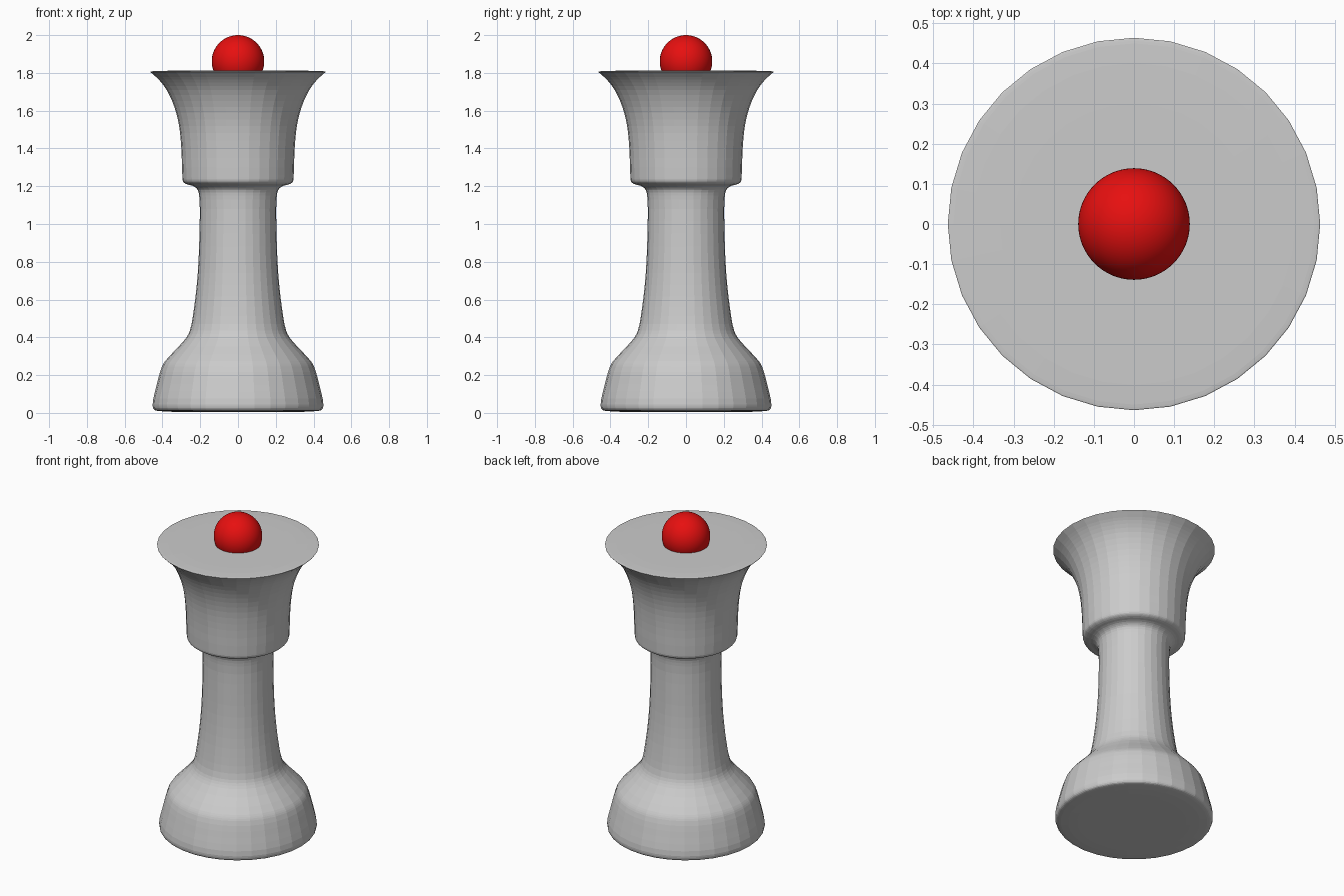
import bpy, bmesh, math
from mathutils import Vector

if "Cube" in bpy.data.objects:
    bpy.data.objects.remove(bpy.data.objects["Cube"])

SIDES = 32

# Silhouette of the turned body as (radius, height)
PROFILE = [(0.30, 0.005), (0.42, 0.010), (0.445, 0.018), (0.452, 0.045), (0.43, 0.15),
           (0.403, 0.245), (0.385, 0.275), (0.28, 0.39), (0.255, 0.435), (0.232, 0.56),
           (0.213, 0.74), (0.204, 0.95), (0.204, 1.13), (0.213, 1.18),
           (0.235, 1.20), (0.275, 1.212), (0.291, 1.225), (0.295, 1.26),
           (0.300, 1.40), (0.312, 1.52), (0.337, 1.62), (0.378, 1.71),
           (0.42, 1.765), (0.455, 1.797), (0.464, 1.806), (0.45, 1.809), (0.30, 1.812)]


def smooth_profile(pts, steps=3):
    """Catmull-Rom curve through the profile points."""
    p = [Vector(q) for q in [pts[0]] + pts + [pts[-1]]]
    out = []
    for a, b, c, d in zip(p, p[1:], p[2:], p[3:]):
        # centripetal knots avoid overshoot on uneven spacing
        t1 = max((b - a).length, 1e-4) ** 0.5
        t2 = t1 + (c - b).length ** 0.5
        t3 = t2 + max((d - c).length, 1e-4) ** 0.5
        for i in range(steps):
            t = t1 + (t2 - t1) * i / steps
            a1 = a.lerp(b, t / t1)
            a2 = b.lerp(c, (t - t1) / (t2 - t1))
            a3 = c.lerp(d, (t - t2) / (t3 - t2))
            out.append(a1.lerp(a2, t / t2).lerp(a2.lerp(a3, (t - t1) / (t3 - t1)),
                                                (t - t1) / (t2 - t1)))
    return out + [p[-1]]


def lathe(name, pts):
    bm = bmesh.new()
    rings = [[bm.verts.new((r * math.cos(k * math.tau / SIDES),
                            r * math.sin(k * math.tau / SIDES), z))
              for k in range(SIDES)] for r, z in pts]
    for lo, hi in zip(rings, rings[1:]):
        for k in range(SIDES):
            n = (k + 1) % SIDES
            bm.faces.new((lo[k], lo[n], hi[n], hi[k]))
    bm.faces.new(rings[0][::-1])
    bm.faces.new(rings[-1])
    mesh = bpy.data.meshes.new(name)
    bm.to_mesh(mesh)
    bm.free()
    obj = bpy.data.objects.new(name, mesh)
    bpy.context.collection.objects.link(obj)
    return obj


# Turned body: foot, stem and flared crown
lathe("body", smooth_profile(PROFILE))

# Red ball resting in the crown
bpy.ops.mesh.primitive_uv_sphere_add(segments=64, ring_count=32, radius=0.139,
                                     location=(0, 0, 1.861))
ball = bpy.context.object
ball.name = "top_ball"
bpy.ops.object.shade_smooth()
red = bpy.data.materials.new("red")
red.diffuse_color = (0.8, 0.005, 0.005, 1)
red.use_nodes = True
red.node_tree.nodes["Principled BSDF"].inputs["Base Color"].default_value = red.diffuse_color
ball.data.materials.append(red)
